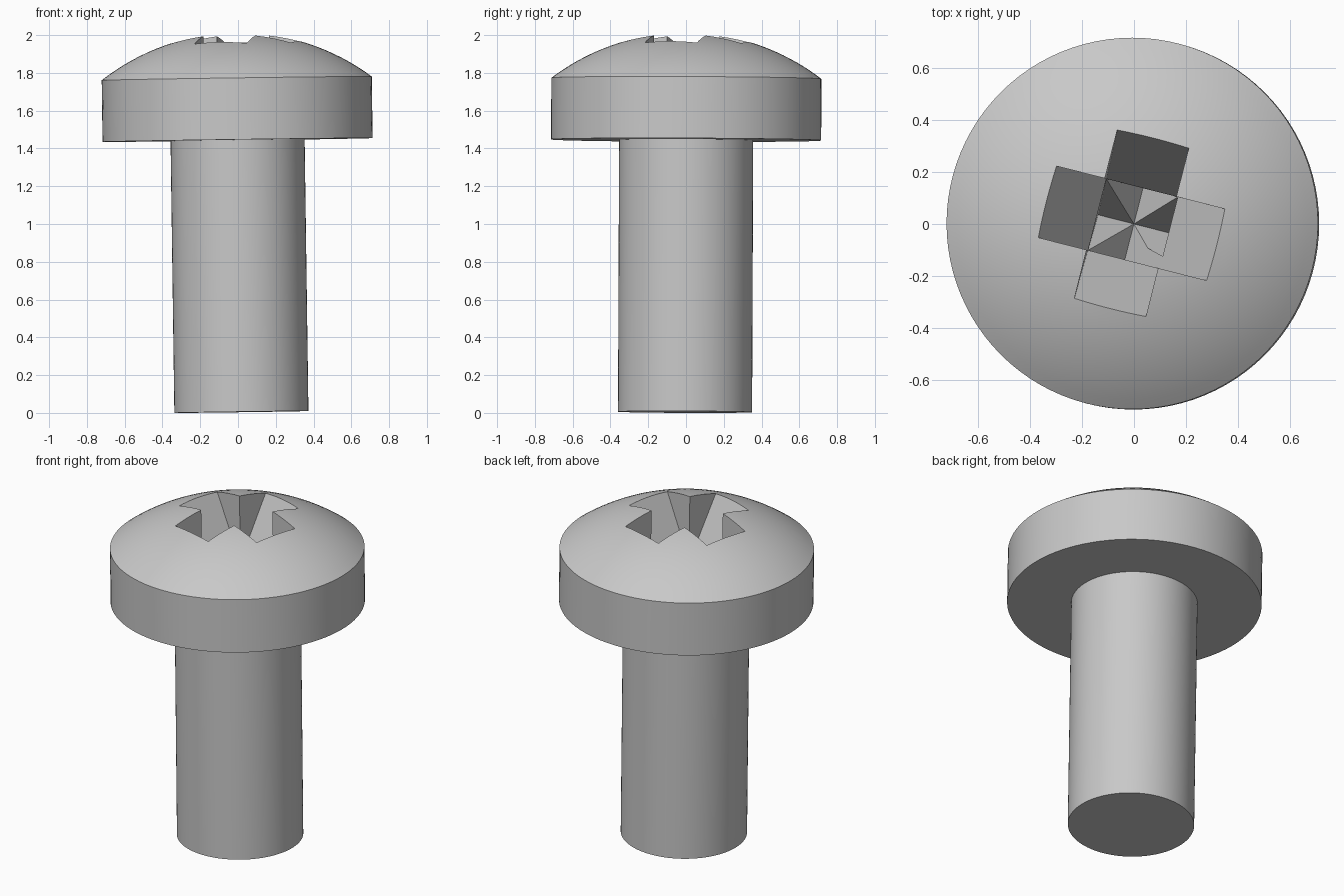
import bpy
import bmesh
import math
from mathutils import Matrix, Vector

SHAFT_R, HEAD_R = 0.355, 0.715
HEAD_BASE, HEAD_RIM, APEX = 1.44, 1.766, 2.008
SLOT_HALF, SLOT_SLOPE, SLOT_TIP = 0.142, 1.9, 1.315
SLOT_ANGLE = math.radians(-14.3)
SEGMENTS, DOME_STEPS = 96, 16

default = bpy.data.objects.get("Cube")
if default:
    bpy.data.objects.remove(default, do_unlink=True)

steel = bpy.data.materials.new("grey_steel")
steel.use_nodes = True
grey = (0.58, 0.58, 0.58, 1)
steel.diffuse_color = grey
steel.node_tree.nodes["Principled BSDF"].inputs["Base Color"].default_value = grey


def make_object(name, bm):
    bmesh.ops.recalc_face_normals(bm, faces=bm.faces)
    mesh = bpy.data.meshes.new(name)
    bm.to_mesh(mesh)
    bm.free()
    mesh.materials.append(steel)
    obj = bpy.data.objects.new(name, mesh)
    bpy.context.collection.objects.link(obj)
    return obj


def lathe(name, profile):
    bm = bmesh.new()
    verts = [bm.verts.new((r, 0, z)) for r, z in profile]
    edges = [bm.edges.new(pair) for pair in zip(verts, verts[1:])]
    bmesh.ops.spin(bm, geom=verts + edges, cent=(0, 0, 0), axis=(0, 0, 1),
                   angle=math.tau, steps=SEGMENTS)
    bmesh.ops.remove_doubles(bm, verts=bm.verts, dist=1e-5)
    return make_object(name, bm)


def wedge(name, angle):
    # V-shaped prism whose sharp edge lies at the bottom of the recess
    bm = bmesh.new()
    top = APEX + 0.2
    reach = (top - SLOT_TIP) / SLOT_SLOPE
    outline = [(0, SLOT_TIP), (reach, top), (-reach, top)]
    face = bm.faces.new([bm.verts.new((-SLOT_HALF, y, z)) for y, z in outline])
    grown = bmesh.ops.extrude_face_region(bm, geom=[face])["geom"]
    moved = [v for v in grown if isinstance(v, bmesh.types.BMVert)]
    bmesh.ops.translate(bm, verts=moved, vec=Vector((2 * SLOT_HALF, 0, 0)))
    bm.transform(Matrix.Rotation(angle, 4, "Z"))
    obj = make_object(name, bm)
    obj.hide_render = True
    return obj


# Shaft and domed head as one turned solid
rise = APEX - HEAD_RIM
dome_r = (HEAD_R ** 2 + rise ** 2) / (2 * rise)
sweep = math.asin(HEAD_R / dome_r)
profile = [(0, 0), (SHAFT_R, 0), (SHAFT_R, HEAD_BASE), (HEAD_R, HEAD_BASE)]
for i in range(DOME_STEPS + 1):
    a = sweep * (1 - i / DOME_STEPS)
    profile.append((dome_r * math.sin(a), APEX - dome_r * (1 - math.cos(a))))
screw = lathe("screw_body", profile)

# Cross recess cut by two wedges
cutters = [wedge("recess_cutter_" + side, SLOT_ANGLE + turn)
           for side, turn in (("long", 0), ("cross", math.pi / 2))]
bpy.ops.object.select_all(action="DESELECT")
bpy.context.view_layer.objects.active = screw
screw.select_set(True)
for cutter in cutters:
    mod = screw.modifiers.new("recess", "BOOLEAN")
    mod.operation = "DIFFERENCE"
    mod.solver = "EXACT"
    mod.object = cutter
    bpy.ops.object.modifier_apply(modifier=mod.name)
for cutter in cutters:
    bpy.data.objects.remove(cutter, do_unlink=True)

# Slight lean of the whole screw
lean = Matrix.Rotation(-0.014, 4, "Y") @ Matrix.Rotation(-0.004, 4, "X")
screw.data.transform(Matrix.Translation((0.018, -0.005, 0.005)) @ lean)
bpy.ops.object.shade_smooth_by_angle(angle=math.radians(25))
